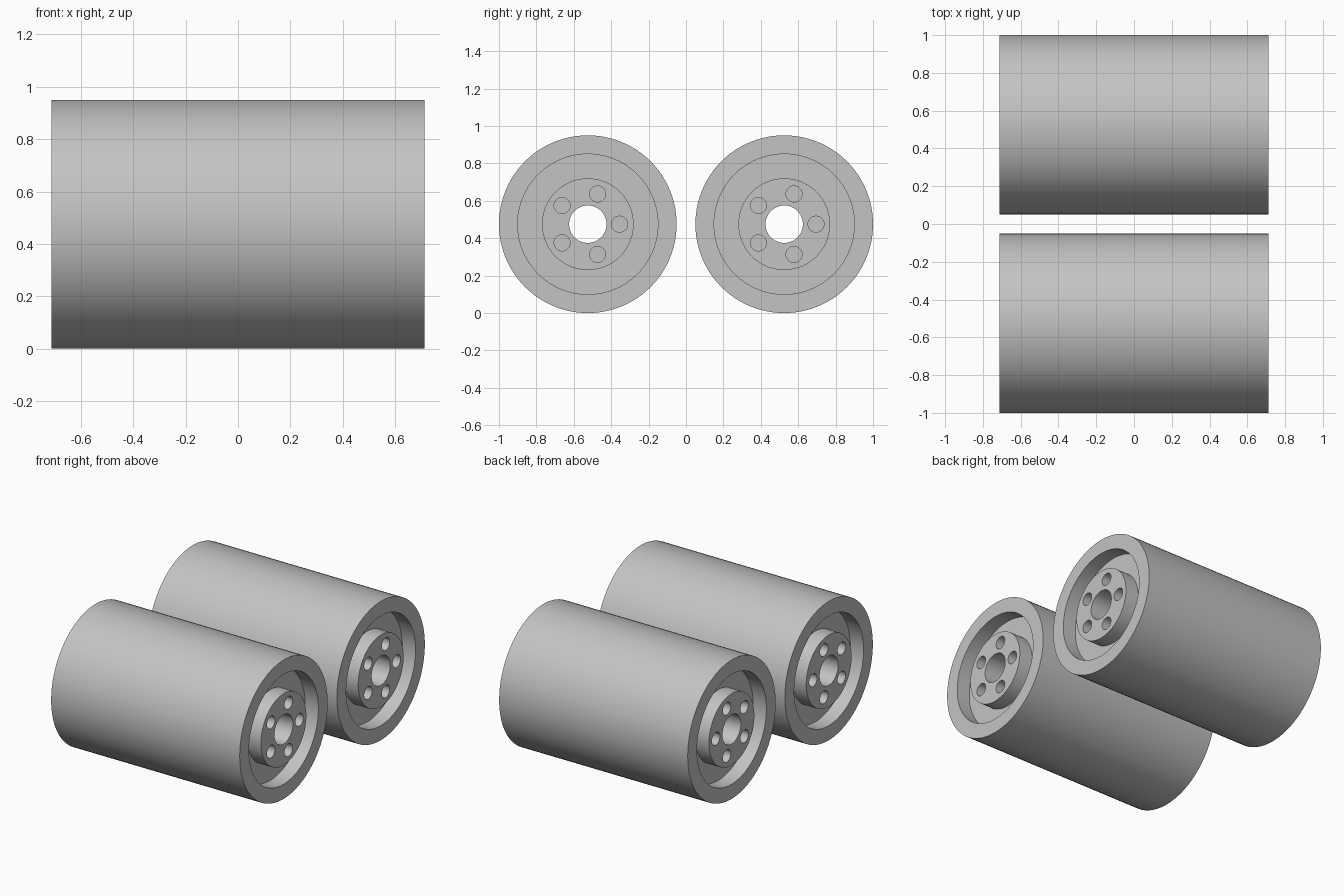
import bpy, bmesh
from math import radians, cos, sin, tau
from mathutils import Matrix

cube = bpy.data.objects.get("Cube")
if cube:
    bpy.data.objects.remove(cube, do_unlink=True)

HALF = 0.713       # half length of a roller
RADIUS = 0.475
SPACING = 0.525    # roller axis distance from the centre
RECESS = 0.1       # depth of the ring groove in each end
HOLE_DEPTH = 0.1
SIDES = 96

grey = bpy.data.materials.new("plain_grey")
grey.use_nodes = True
colour = (0.55, 0.55, 0.55, 1)
grey.diffuse_color = colour
grey.node_tree.nodes["Principled BSDF"].inputs["Base Color"].default_value = colour


def make_object(name, bm):
    bmesh.ops.recalc_face_normals(bm, faces=bm.faces)
    mesh = bpy.data.meshes.new(name)
    bm.to_mesh(mesh)
    bm.free()
    mesh.materials.append(grey)
    obj = bpy.data.objects.new(name, mesh)
    bpy.context.collection.objects.link(obj)
    return obj


def lathe(name, profile):
    """Turn a closed (x, radius) outline around the x axis."""
    bm = bmesh.new()
    verts = [bm.verts.new((x, r, 0)) for x, r in profile]
    edges = [bm.edges.new((a, b)) for a, b in zip(verts, verts[1:] + verts[:1])]
    bmesh.ops.spin(bm, geom=verts + edges, cent=(0, 0, 0), axis=(1, 0, 0),
                   angle=tau, steps=SIDES, use_merge=True)
    bmesh.ops.remove_doubles(bm, verts=bm.verts, dist=1e-5)
    return make_object(name, bm)


# Roller section: through bore, hub, grooved end and outer wall, mirrored in x
end = [(HALF, 0.1), (HALF, 0.245), (HALF - RECESS, 0.245),
       (HALF - RECESS, 0.375), (HALF, 0.375), (HALF, RADIUS)]
front_roller = lathe("front_roller", end + [(-x, r) for x, r in reversed(end)])

# Five blind bolt holes in each hub
bm = bmesh.new()
for side in (-1, 1):
    for i in range(5):
        a = tau * i / 5
        place = Matrix.Translation((side * HALF, 0.17 * cos(a), 0.17 * sin(a)))
        bmesh.ops.create_cone(bm, cap_ends=True, segments=32, radius1=0.043,
                              radius2=0.043, depth=2 * HOLE_DEPTH,
                              matrix=place @ Matrix.Rotation(radians(90), 4, 'Y'))
cutter = make_object("bolt_hole_cutter", bm)
cutter.hide_render = True

cut = front_roller.modifiers.new("bolt_holes", 'BOOLEAN')
cut.operation = 'DIFFERENCE'
cut.solver = 'EXACT'
cut.object = cutter
bpy.ops.object.select_all(action='DESELECT')
bpy.context.view_layer.objects.active = front_roller
front_roller.select_set(True)
bpy.ops.object.modifier_apply(modifier=cut.name)
bpy.data.objects.remove(cutter, do_unlink=True)
bpy.ops.object.shade_smooth_by_angle(angle=radians(30))

# Second roller alongside the first
back_roller = front_roller.copy()
back_roller.data = front_roller.data.copy()
back_roller.name = "back_roller"
bpy.context.collection.objects.link(back_roller)
front_roller.location = (0, -SPACING, RADIUS)
back_roller.location = (0, SPACING, RADIUS)
